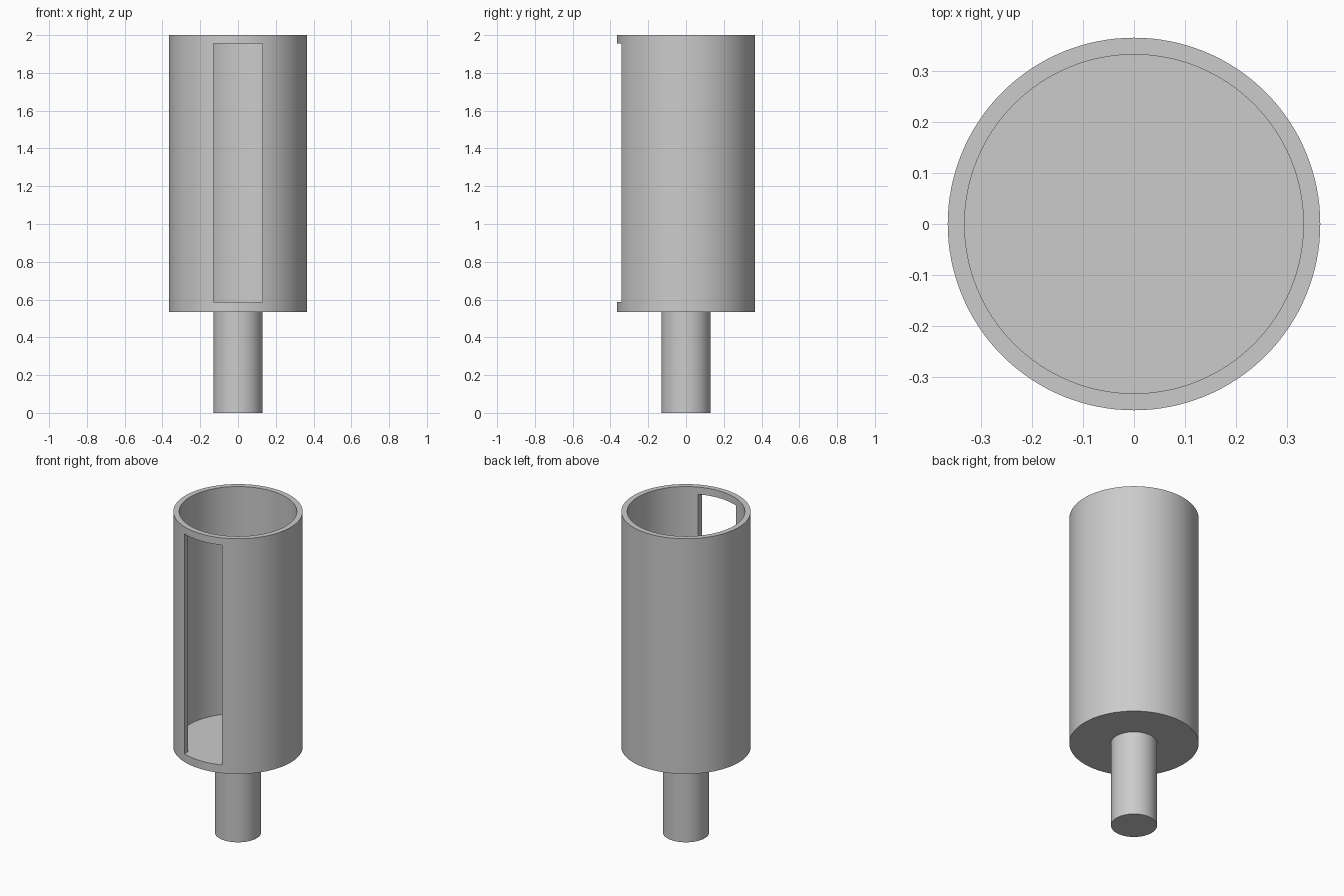
import bpy
import bmesh
import math
from mathutils import Matrix, Vector

if "Cube" in bpy.data.objects:
    bpy.data.objects.remove(bpy.data.objects["Cube"], do_unlink=True)

SEGMENTS = 128
OUTER, INNER, SHAFT = 0.365, 0.332, 0.13
BASE, FLOOR, SLOT_TOP, TOP = 0.535, 0.586, 1.955, 2.0

grey = bpy.data.materials.new("plain grey")
grey.use_nodes = True
colour = (0.6, 0.6, 0.6, 1)
grey.diffuse_color = colour
grey.node_tree.nodes["Principled BSDF"].inputs["Base Color"].default_value = colour


def add_object(name, bm):
    bmesh.ops.recalc_face_normals(bm, faces=bm.faces)
    mesh = bpy.data.meshes.new(name)
    bm.to_mesh(mesh)
    bm.free()
    mesh.materials.append(grey)
    obj = bpy.data.objects.new(name, mesh)
    bpy.context.collection.objects.link(obj)
    return obj


def lathe(name, profile):
    """Revolve (radius, height) points about z; end points on the axis close it."""
    bm = bmesh.new()
    verts = [bm.verts.new((r, 0, z)) for r, z in profile]
    edges = [bm.edges.new(pair) for pair in zip(verts, verts[1:])]
    bmesh.ops.spin(bm, geom=verts + edges, cent=(0, 0, 0), axis=(0, 0, 1),
                   angle=math.tau, steps=SEGMENTS, use_merge=True)
    bmesh.ops.remove_doubles(bm, verts=bm.verts, dist=1e-5)
    # Merge each flat cap into a single disc
    fans = [e for e in bm.edges if min(v.co.xy.length for v in e.verts) < 1e-5]
    bmesh.ops.dissolve_edges(bm, edges=fans, use_verts=True)
    return add_object(name, bm)


# Open-topped cup and the shaft below it
cup = lathe("cup", [(0, BASE), (OUTER, BASE), (OUTER, TOP),
                    (INNER, TOP), (INNER, FLOOR), (0, FLOOR)])
shaft = lathe("shaft", [(0, 0), (SHAFT, 0), (SHAFT, BASE), (0, BASE)])

# Front slot, straight-sided and level with the cup floor
bm = bmesh.new()
size = Vector((2 * SHAFT, 0.3, SLOT_TOP - FLOOR))
centre = Vector((0, -0.35, (SLOT_TOP + FLOOR) / 2))
bmesh.ops.create_cube(bm, size=1, matrix=Matrix.LocRotScale(centre, None, size))
cutter = add_object("slot_cutter", bm)
cutter.hide_render = True
cutter.hide_set(True)
cut = cup.modifiers.new("front slot", "BOOLEAN")
cut.operation = "DIFFERENCE"
cut.solver = "EXACT"
cut.object = cutter

# Apply the cut, drop the helper, then shade round walls smooth
bpy.context.view_layer.objects.active = cup
cup.select_set(True)
bpy.ops.object.modifier_apply(modifier=cut.name)
bpy.data.objects.remove(cutter, do_unlink=True)
shaft.select_set(True)
bpy.ops.object.shade_smooth_by_angle(angle=math.radians(30))
